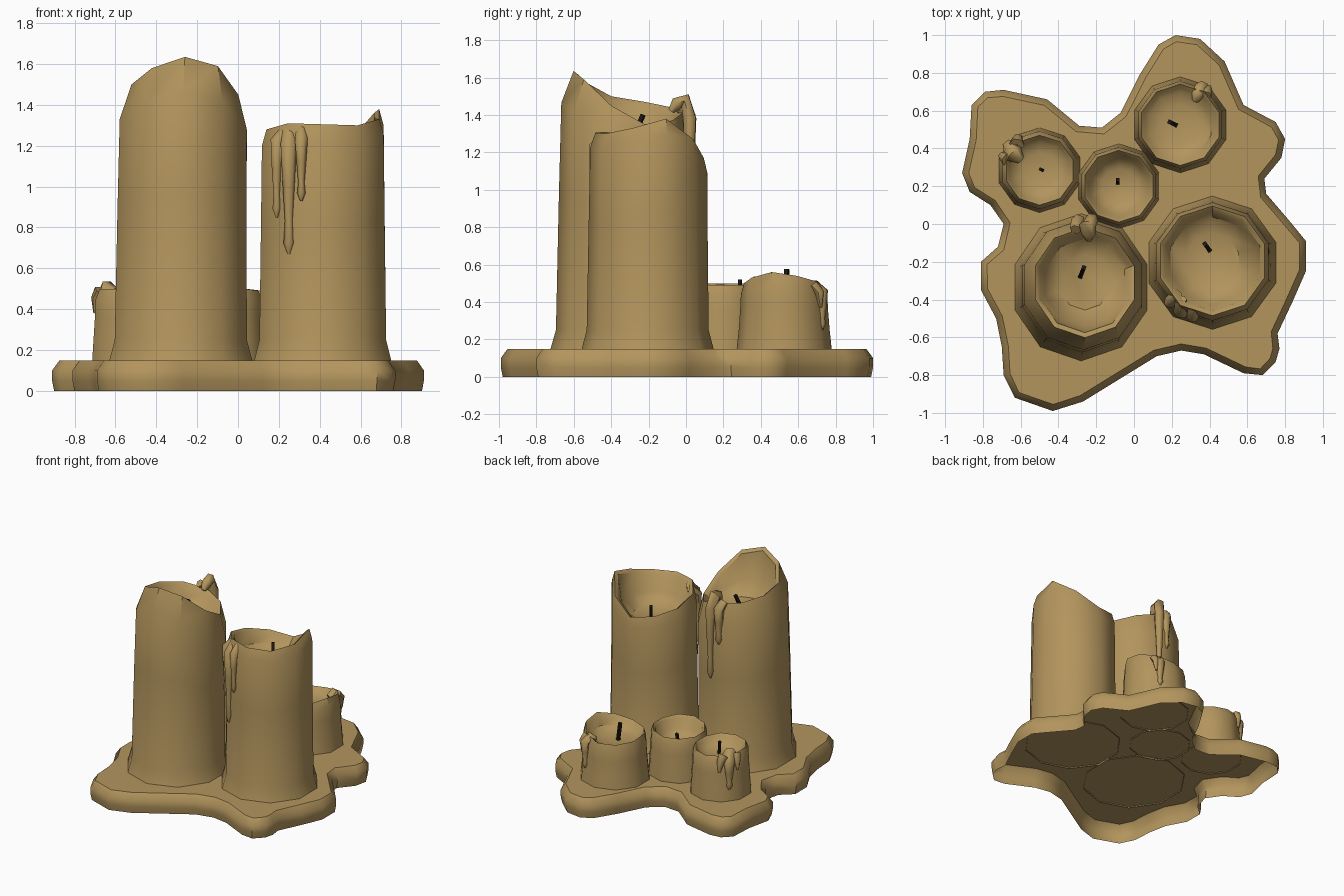
import bpy, bmesh, math
from mathutils import Vector, Matrix

if "Cube" in bpy.data.objects:
    bpy.data.objects.remove(bpy.data.objects["Cube"])


def material(name, rgb):
    m = bpy.data.materials.new(name)
    m.diffuse_color = (*rgb, 1)
    m.use_nodes = True
    m.node_tree.nodes["Principled BSDF"].inputs["Base Color"].default_value = m.diffuse_color
    return m


WAX = material("tan_wax", (0.45, 0.30, 0.11))
BLACK = material("burnt_wick", (0.012, 0.010, 0.008))


def finish(obj, mat, angle=45):
    obj.data.materials.clear()
    obj.data.materials.append(mat)
    bpy.ops.object.select_all(action='DESELECT')
    obj.select_set(True)
    bpy.context.view_layer.objects.active = obj
    bpy.ops.object.shade_smooth_by_angle(angle=math.radians(angle))


def from_bmesh(name, bm, mat, angle=45):
    bmesh.ops.recalc_face_normals(bm, faces=bm.faces)
    me = bpy.data.meshes.new(name)
    bm.to_mesh(me)
    bm.free()
    obj = bpy.data.objects.new(name, me)
    bpy.context.collection.objects.link(obj)
    finish(obj, mat, angle)


def skin(bm, rings):
    """Join successive closed loops of points with quads; returns vertex loops."""
    loops = [[bm.verts.new(p) for p in r] for r in rings]
    n = len(loops[0])
    for a, b in zip(loops, loops[1:]):
        for i in range(n):
            j = (i + 1) % n
            bm.faces.new((a[i], a[j], b[j], b[i]))
    return loops


# melted puddle: outline with a rounded top edge, hollow underneath
OUTLINE = [(.22, 1), (.35, .98), (.48, .86), (.58, .63), (.75, .54), (.80, .45), (.78, .35),
           (.69, .24), (.70, .16), (.82, .02), (.91, -.09), (.91, -.25), (.84, -.41),
           (.76, -.58), (.77, -.66), (.75, -.73), (.68, -.80), (.58, -.79), (.37, -.69),
           (.25, -.67), (.12, -.70), (-.27, -.94), (-.43, -.99), (-.63, -.92), (-.69, -.80),
           (-.70, -.65), (-.73, -.50), (-.81, -.35), (-.81, -.20), (-.72, -.12), (-.69, 0),
           (-.76, .10), (-.87, .17), (-.91, .27), (-.87, .45), (-.86, .63), (-.79, .70),
           (-.69, .71), (-.46, .66), (-.29, .52), (-.17, .51), (-.07, .59), (.03, .79), (.13, .95)]


def outline_ring(z, inset):
    n, ring = len(OUTLINE), []
    for i, p in enumerate(OUTLINE):
        t = (Vector(OUTLINE[(i + 1) % n]) - Vector(OUTLINE[i - 1])).normalized()
        ring.append((p[0] + t.y * inset, p[1] - t.x * inset, z))
    return ring


bm = bmesh.new()
loops = skin(bm, [outline_ring(0, .01), outline_ring(.05, 0), outline_ring(.10, 0),
                  outline_ring(.148, .035)])
bm.faces.new(loops[-1])
from_bmesh("wax_puddle", bm, WAX)


# candles: ten-sided walls, uneven rim, hollow melted cup
def candle(name, center, base_r, wall_r, rim_r, rim_z, floor_z, drop, stretch=1.0, shift=(0, 0)):
    n = len(rim_z)

    def ring(r, zs, k=0.0):
        pts = []
        for i in range(n):
            a = math.radians(18) + math.tau * i / n
            z = zs[i] if isinstance(zs, list) else zs
            pts.append((center[0] + k * shift[0] + r * math.cos(a),
                        center[1] + k * shift[1] + r * stretch * math.sin(a), z))
        return pts

    lip = [z - .02 for z in rim_z]
    slope = [floor_z + .3 * (z - floor_z) for z in rim_z]
    bm = bmesh.new()
    loops = skin(bm, [ring(base_r, .14), ring(wall_r + .008, .25),
                      ring(wall_r, [.25 + .6 * (z - drop - .25) for z in rim_z], .3),
                      ring(wall_r * .985, [z - drop for z in rim_z], .6),
                      ring(rim_r, rim_z, 1), ring(rim_r * .91, lip, 1),
                      ring(rim_r * .80, slope, 1), ring(rim_r * .5, floor_z, 1)])
    bm.faces.new(loops[-1])
    from_bmesh(name, bm, WAX, 40)


candle("tallest_candle", (-.28, -.335), .37, .332, .275,
       [1.35, 1.37, 1.41, 1.44, 1.47, 1.50, 1.58, 1.635, 1.59, 1.45], 1.29, .17, 1.06, (.02, .025))
candle("tall_candle", (.415, -.205), .355, .318, .29,
       [1.38, 1.27, 1.17, 1.20, 1.24, 1.28, 1.31, 1.305, 1.30, 1.33], 1.09, .08, 1.0, (0, .01))
candle("short_candle_back", (.245, .525), .255, .235, .215,
       [.54, .51, .48, .48, .49, .50, .49, .50, .53, .56], .43, .06)
candle("short_candle_middle", (-.08, .20), .225, .21, .19,
       [.49, .49, .48, .48, .48, .48, .49, .50, .50, .49], .36, .05)
candle("short_candle_left", (-.50, .285), .225, .21, .185,
       [.49, .48, .48, .49, .50, .50, .50, .50, .50, .49], .42, .05)


# wicks: small leaning square sticks
def wick(name, foot, top, size=.022):
    a, b = Vector(foot), Vector(top)
    d = b - a
    bm = bmesh.new()
    m = Matrix.Translation((a + b) / 2) @ d.to_track_quat('Z', 'Y').to_matrix().to_4x4()
    bmesh.ops.create_cube(bm, size=1, matrix=m @ Matrix.Diagonal((size, size, d.length, 1)))
    from_bmesh(name, bm, BLACK, 30)


wick("wick_tallest", (-.285, -.28, 1.28), (-.265, -.23, 1.40))
wick("wick_tall", (.40, -.14, 1.08), (.375, -.105, 1.19))
wick("wick_back", (.22, .525, .42), (.19, .54, .575))
wick("wick_middle", (-.085, .215, .35), (-.085, .235, .45), .018)
wick("wick_left", (-.485, .285, .41), (-.495, .29, .52), .016)


# drips: tapered strands running over the rim, each point is x, y, z, radius
def drips(name, strands):
    cu = bpy.data.curves.new(name, 'CURVE')
    cu.dimensions = '3D'
    cu.bevel_depth = 1
    cu.bevel_resolution = 1
    cu.use_fill_caps = True
    for pts in strands:
        s = cu.splines.new('POLY')
        s.points.add(len(pts) - 1)
        for p, (x, y, z, r) in zip(s.points, pts):
            p.co = (x, y, z, 1)
            p.radius = r
    obj = bpy.data.objects.new(name, cu)
    bpy.context.collection.objects.link(obj)
    bpy.ops.object.select_all(action='DESELECT')
    obj.select_set(True)
    bpy.context.view_layer.objects.active = obj
    bpy.ops.object.convert(target='MESH')
    finish(bpy.context.view_layer.objects.active, WAX, 60)


def strand(x, y, top, bottom, r):
    """Vertical run that thins in the middle and ends in a bead."""
    h = top - bottom
    return [(x, y, top, r * 1.3), (x, y, top - .35 * h, r), (x, y, top - .7 * h, r * .65),
            (x, y, bottom + .06 * h + .02, r * .85), (x, y, bottom, r * .25)]


drips("drips_tallest", [
    [(-.24, -.08, 1.42, .02), (-.24, -.05, 1.46, .04), (-.245, -.005, 1.475, .045)]
    + strand(-.225, .02, 1.38, .84, .03),
    [(-.31, -.03, 1.44, .03)] + strand(-.295, .015, 1.39, 1.12, .03)])
drips("drips_tall", [
    [(.23, -.37, 1.27, .03)] + strand(.19, -.415, 1.22, .85, .026),
    [(.25, -.40, 1.28, .03)] + strand(.25, -.465, 1.21, .67, .032),
    [(.31, -.44, 1.28, .025)] + strand(.31, -.495, 1.23, .93, .024)])
drips("drips_back", [
    [(.325, .655, .46, .02), (.34, .69, .485, .035)] + strand(.36, .725, .45, .25, .028),
    [(.38, .68, .49, .03), (.39, .715, .45, .026), (.39, .72, .37, .008)]])
drips("drips_left", [
    [(-.60, .34, .48, .025), (-.635, .37, .495, .05)] + strand(-.66, .41, .44, .23, .03),
    [(-.62, .42, .49, .04), (-.615, .45, .45, .03), (-.61, .46, .37, .01)],
    [(-.67, .34, .49, .035), (-.695, .36, .45, .025), (-.70, .36, .38, .008)]])
